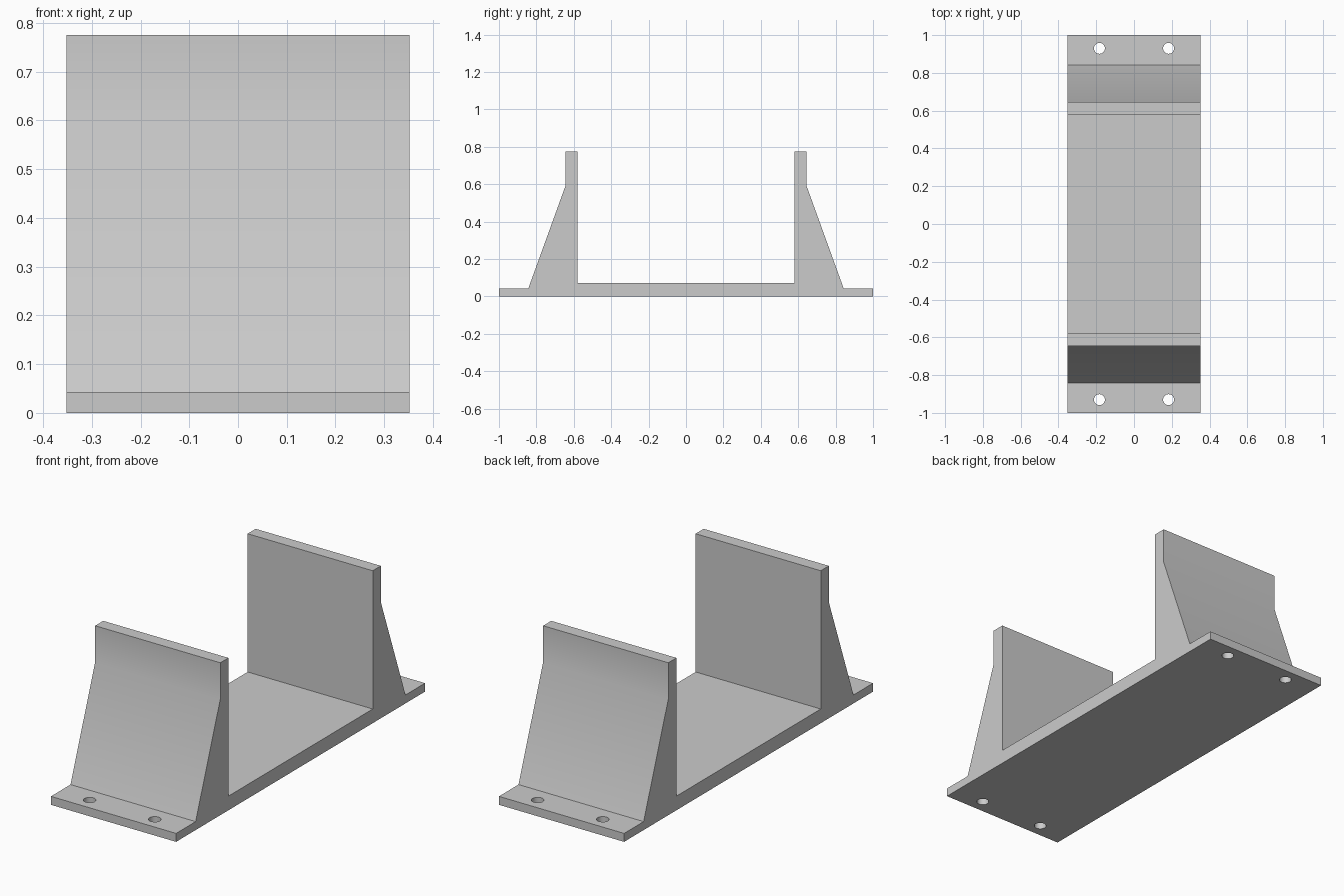
import bpy, bmesh, math

if "Cube" in bpy.data.objects:
    bpy.data.objects.remove(bpy.data.objects["Cube"])

HALF_WIDTH = 0.352

grey = bpy.data.materials.new("light grey")
grey.diffuse_color = (0.6, 0.6, 0.6, 1)
grey.use_nodes = True
grey.node_tree.nodes["Principled BSDF"].inputs["Base Color"].default_value = grey.diffuse_color

# Half of the side outline (y, z), from outer foot to inner floor
half = [(1, 0), (1, 0.043), (0.843, 0.043), (0.645, 0.59),
        (0.645, 0.775), (0.58, 0.775), (0.58, 0.072)]
outline = half + [(-y, z) for y, z in reversed(half)]

# Bracket: mirrored outline extruded across the width
bm = bmesh.new()
face = bm.faces.new([bm.verts.new((-HALF_WIDTH, y, z)) for y, z in outline])
ext = bmesh.ops.extrude_face_region(bm, geom=[face])
bmesh.ops.translate(bm, vec=(2 * HALF_WIDTH, 0, 0),
                    verts=[v for v in ext["geom"] if isinstance(v, bmesh.types.BMVert)])
bmesh.ops.recalc_face_normals(bm, faces=bm.faces)
mesh = bpy.data.meshes.new("bracket")
bm.to_mesh(mesh)
bm.free()
mesh.materials.append(grey)
bracket = bpy.data.objects.new("bracket", mesh)
bpy.context.collection.objects.link(bracket)

# Screw holes through both feet
for x in (-0.183, 0.183):
    for y in (-0.93, 0.93):
        bpy.ops.mesh.primitive_cylinder_add(vertices=32, radius=0.029, depth=0.3,
                                            location=(x, y, 0.02))
        cutter = bpy.context.object
        cutter.name = "hole_cutter"
        cutter.data.materials.append(grey)
        cutter.hide_render = True
        cutter.hide_set(True)
        cut = bracket.modifiers.new("screw_hole", 'BOOLEAN')
        cut.operation = 'DIFFERENCE'
        cut.solver = 'EXACT'
        cut.object = cutter

# Bake the holes in, then drop the cutters
bpy.context.view_layer.update()
baked = bpy.data.meshes.new_from_object(
    bracket.evaluated_get(bpy.context.evaluated_depsgraph_get()))
bracket.modifiers.clear()
bracket.data = baked
for obj in list(bpy.data.objects):
    if obj.name.startswith("hole_cutter"):
        bpy.data.objects.remove(obj)

# Soft bend between slope and upright, other edges sharp
bpy.ops.object.select_all(action='DESELECT')
bracket.select_set(True)
bpy.context.view_layer.objects.active = bracket
bpy.ops.object.shade_smooth_by_angle(angle=math.radians(30))
